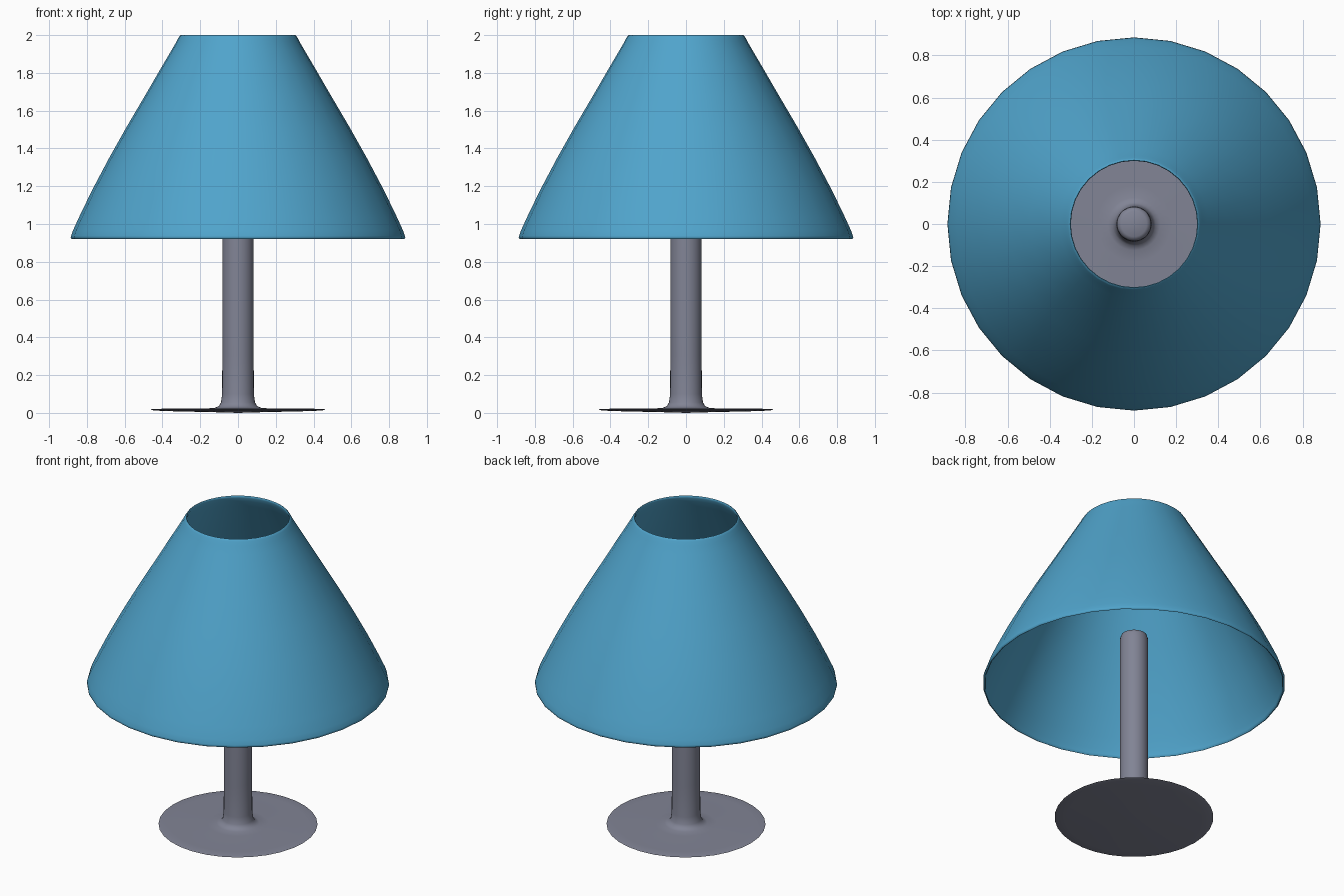
import bpy, bmesh, math

if "Cube" in bpy.data.objects:
    bpy.data.objects.remove(bpy.data.objects["Cube"])


def lathe(name, profile, sides, color):
    """Revolve a (radius, height) profile around the z axis."""
    bm = bmesh.new()
    rings = []
    for r, z in profile:
        count = sides if r else 1
        rings.append([bm.verts.new((r * math.cos(2 * math.pi * i / sides),
                                    r * math.sin(2 * math.pi * i / sides), z))
                      for i in range(count)])
    for a, b in zip(rings, rings[1:]):
        for i in range(sides):
            j = (i + 1) % sides
            if len(a) == 1:
                bm.faces.new((a[0], b[j], b[i]))
            elif len(b) == 1:
                bm.faces.new((a[i], a[j], b[0]))
            else:
                bm.faces.new((a[i], a[j], b[j], b[i]))
    mesh = bpy.data.meshes.new(name)
    bm.to_mesh(mesh)
    bm.free()
    obj = bpy.data.objects.new(name, mesh)
    bpy.context.collection.objects.link(obj)
    mat = bpy.data.materials.new(name + "_color")
    mat.diffuse_color = color
    mat.use_nodes = True
    mat.node_tree.nodes["Principled BSDF"].inputs["Base Color"].default_value = mat.diffuse_color
    mesh.materials.append(mat)
    bpy.ops.object.select_all(action='DESELECT')
    obj.select_set(True)
    bpy.context.view_layer.objects.active = obj
    bpy.ops.object.shade_smooth_by_angle(angle=math.radians(70))
    return obj


# Thin round foot flowing through a fillet into the round-topped stem
lathe("base_and_stem", [
    (0, 0), (0.1, 0.003), (0.40, 0.01), (0.45, 0.014), (0.466, 0.018),
    (0.45, 0.021), (0.40, 0.022), (0.18, 0.023), (0.125, 0.026),
    (0.102, 0.035), (0.09, 0.055), (0.084, 0.1), (0.083, 0.3),
    (0.083, 1.19), (0.081, 1.225), (0.075, 1.243), (0.06, 1.251), (0, 1.254),
], 32, (0.22, 0.23, 0.30, 1))

# Slightly bowed shade: outer wall going up, rolled top rim
outer = [
    (0.878, 0.92), (0.886, 0.925), (0.884, 0.937), (0.874, 0.965),
    (0.842, 1.035), (0.772, 1.18), (0.682, 1.35), (0.592, 1.51),
    (0.492, 1.68), (0.405, 1.83), (0.352, 1.92), (0.326, 1.965),
    (0.314, 1.988), (0.308, 1.997), (0.303, 2.0),
]
# Inner wall follows just inside, then closes at the bottom rim
inner = [(r - 0.014, z - 0.005) for r, z in reversed(outer[3:-3])]
lathe("shade", outer + [(0.30, 1.996), (0.302, 1.984)] + inner
      + [(0.869, 0.935), (0.872, 0.924), (0.878, 0.92)], 32,
      (0.08, 0.37, 0.6, 1))
